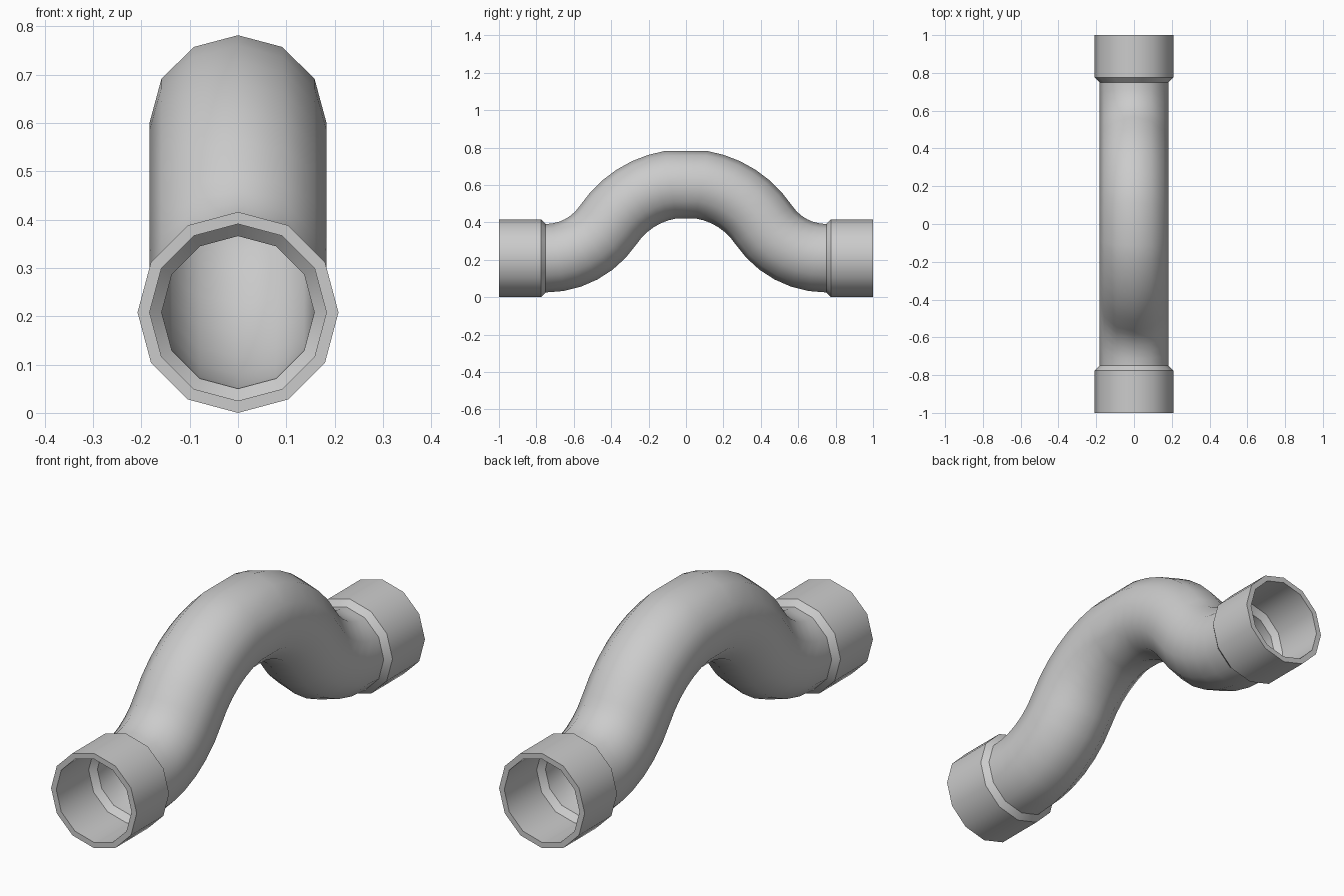
import bpy, bmesh
from math import sin, cos, pi, atan2

if "Cube" in bpy.data.objects:
    bpy.data.objects.remove(bpy.data.objects["Cube"])

SIDES = 12
Z0 = 0.208                  # height of socket centreline
R_TUBE, R_SOCKET, WALL = 0.183, 0.208, 0.025
BEND_Y, RISE = 0.75, 0.40   # half length and rise of the bent part
R_ARCH = 0.50

# S-shaped half path made of two tangent arcs
theta = 2 * atan2(RISE, BEND_Y)
R_LOW = BEND_Y / sin(theta) - R_ARCH
arch_cz = Z0 + RISE - R_ARCH

# Stations: (y, z, tilt, outer radius)
half = [(-1.0, Z0, 0, R_SOCKET), (-0.775, Z0, 0, R_SOCKET), (-BEND_Y, Z0, 0, R_TUBE)]
for i in range(1, 7):       # lower bend
    a = theta * i / 6
    half.append((-BEND_Y + R_LOW * sin(a), Z0 + R_LOW * (1 - cos(a)), a, R_TUBE))
top = 0.165                 # flat facet at the crown
for i in range(1, 7):       # arch
    a = theta + (top - theta) * i / 6
    half.append((-R_ARCH * sin(a), arch_cz + R_ARCH * cos(a), a, R_TUBE))
stations = half + [(-y, z, -a, r) for y, z, a, r in reversed(half)]

bm = bmesh.new()


def ring(y, z, tilt, r):
    verts = []
    for k in range(SIDES):
        t = 2 * pi * k / SIDES
        v = r * sin(t)
        verts.append(bm.verts.new((r * cos(t), y - v * sin(tilt), z + v * cos(tilt))))
    return verts


# Outer skin forward, inner skin back, closed into rims at both ends
loops = [ring(*s) for s in stations]
loops += [ring(y, z, a, r - WALL) for y, z, a, r in reversed(stations)]
for i, a in enumerate(loops):
    b = loops[(i + 1) % len(loops)]
    for k in range(SIDES):
        n = (k + 1) % SIDES
        bm.faces.new((a[k], a[n], b[n], b[k]))
bmesh.ops.recalc_face_normals(bm, faces=bm.faces[:])

mesh = bpy.data.meshes.new("bent_pipe")
bm.to_mesh(mesh)
bm.free()
pipe = bpy.data.objects.new("bent_pipe", mesh)
bpy.context.collection.objects.link(pipe)
bpy.context.view_layer.objects.active = pipe
pipe.select_set(True)
bpy.ops.object.shade_smooth_by_angle(angle=0.68)
